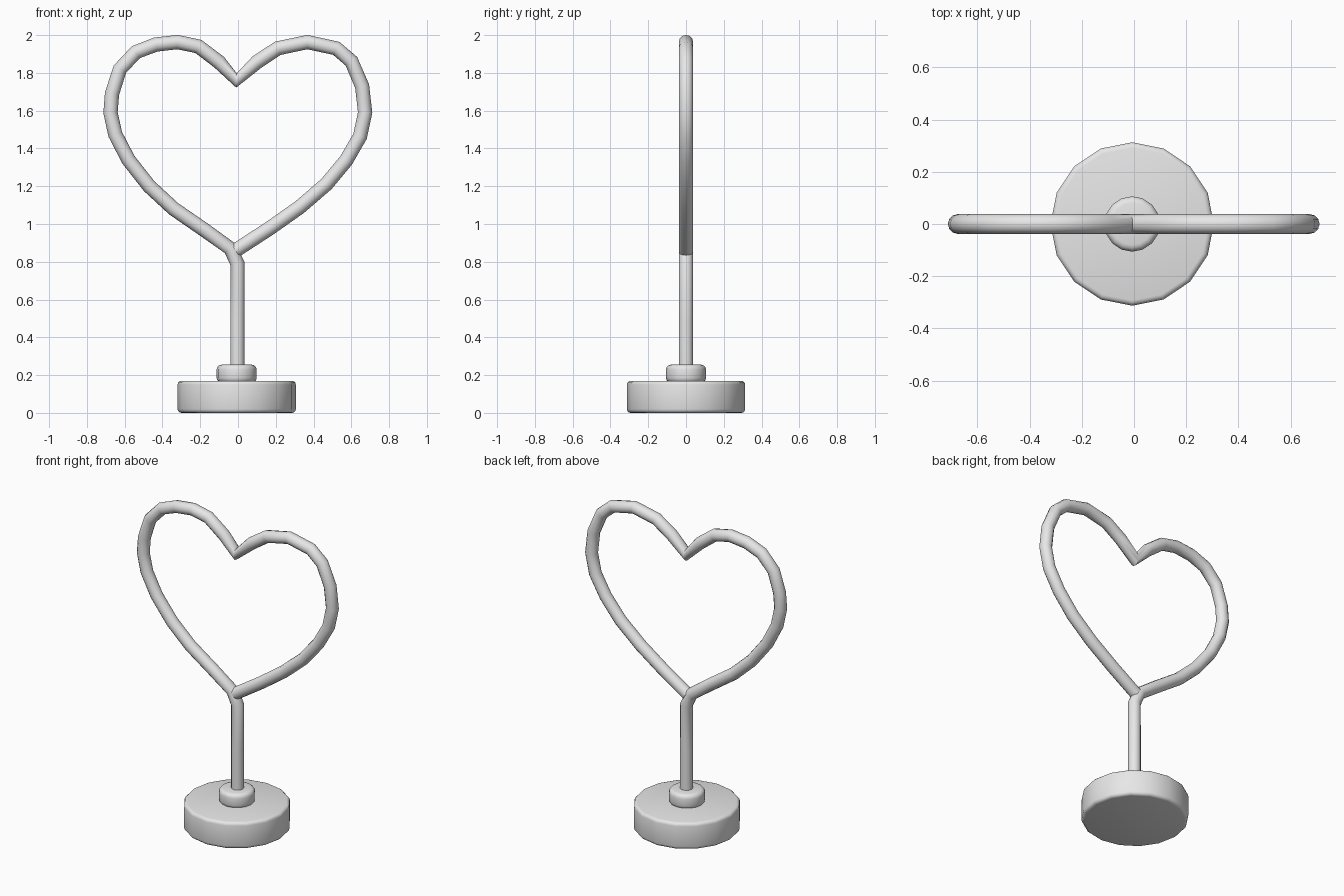
import bpy
import math

# Remove the default cube
cube = bpy.data.objects.get("Cube")
if cube:
    bpy.data.objects.remove(cube, do_unlink=True)

# Single grey material
grey = bpy.data.materials.new("plain grey")
grey.use_nodes = True
grey.diffuse_color = (0.8, 0.8, 0.8, 1)
grey.node_tree.nodes["Principled BSDF"].inputs["Base Color"].default_value = (0.8, 0.8, 0.8, 1)


def smooth(obj):
    bpy.ops.object.select_all(action='DESELECT')
    obj.select_set(True)
    bpy.context.view_layer.objects.active = obj
    bpy.ops.object.shade_smooth_by_angle(angle=math.radians(50))


def disc(name, radius, bottom, top, bevel):
    """Sixteen-sided upright disc with rounded rims."""
    bpy.ops.mesh.primitive_cylinder_add(
        vertices=16, radius=radius, depth=top - bottom,
        location=(-0.007, 0, (top + bottom) / 2))
    obj = bpy.context.object
    obj.name = name
    obj.data.materials.append(grey)
    mod = obj.modifiers.new("rounded rim", 'BEVEL')
    mod.width = bevel
    mod.segments = 3
    mod.limit_method = 'ANGLE'
    mod.angle_limit = math.radians(40)
    bpy.ops.object.modifier_apply(modifier=mod.name)
    smooth(obj)
    return obj


def tube(name, points, radius):
    """Round bent rod through points in the x-z plane."""
    curve = bpy.data.curves.new(name, 'CURVE')
    curve.dimensions = '3D'
    curve.bevel_depth = radius
    curve.bevel_resolution = 4
    curve.use_fill_caps = True
    spline = curve.splines.new('POLY')
    spline.points.add(len(points) - 1)
    for point, (x, z) in zip(spline.points, points):
        point.co = (x, 0, z, 1)
    obj = bpy.data.objects.new(name, curve)
    bpy.context.collection.objects.link(obj)
    curve.materials.append(grey)
    bpy.ops.object.select_all(action='DESELECT')
    obj.select_set(True)
    bpy.context.view_layer.objects.active = obj
    bpy.ops.object.convert(target='MESH')
    obj = bpy.context.object
    smooth(obj)
    return obj


# Weighted base and the collar that holds the rod
disc("base", 0.313, 0, 0.17, 0.02)
disc("collar", 0.106, 0.16, 0.255, 0.025)

# One rod: stem, left lobe, notch, right lobe, back to the stem
stem = [(-0.003, 0.2), (-0.003, 0.5), (-0.003, 0.79)]
left_lobe = [
    (-0.04, 0.87), (-0.18, 0.97), (-0.34, 1.08), (-0.47, 1.2), (-0.58, 1.34),
    (-0.65, 1.475), (-0.675, 1.59), (-0.667, 1.69), (-0.625, 1.82), (-0.54, 1.91),
    (-0.435, 1.95), (-0.32, 1.963), (-0.21, 1.94), (-0.1, 1.857)]
notch = [(-0.008, 1.76)]
right_lobe = [
    (0.1, 1.857), (0.21, 1.93), (0.367, 1.963), (0.52, 1.93), (0.6, 1.862),
    (0.657, 1.73), (0.673, 1.59), (0.646, 1.464), (0.573, 1.337), (0.467, 1.21),
    (0.325, 1.088), (0.166, 0.976), (-0.013, 0.86)]
tube("heart_rod", stem + left_lobe + notch + right_lobe, 0.038)
